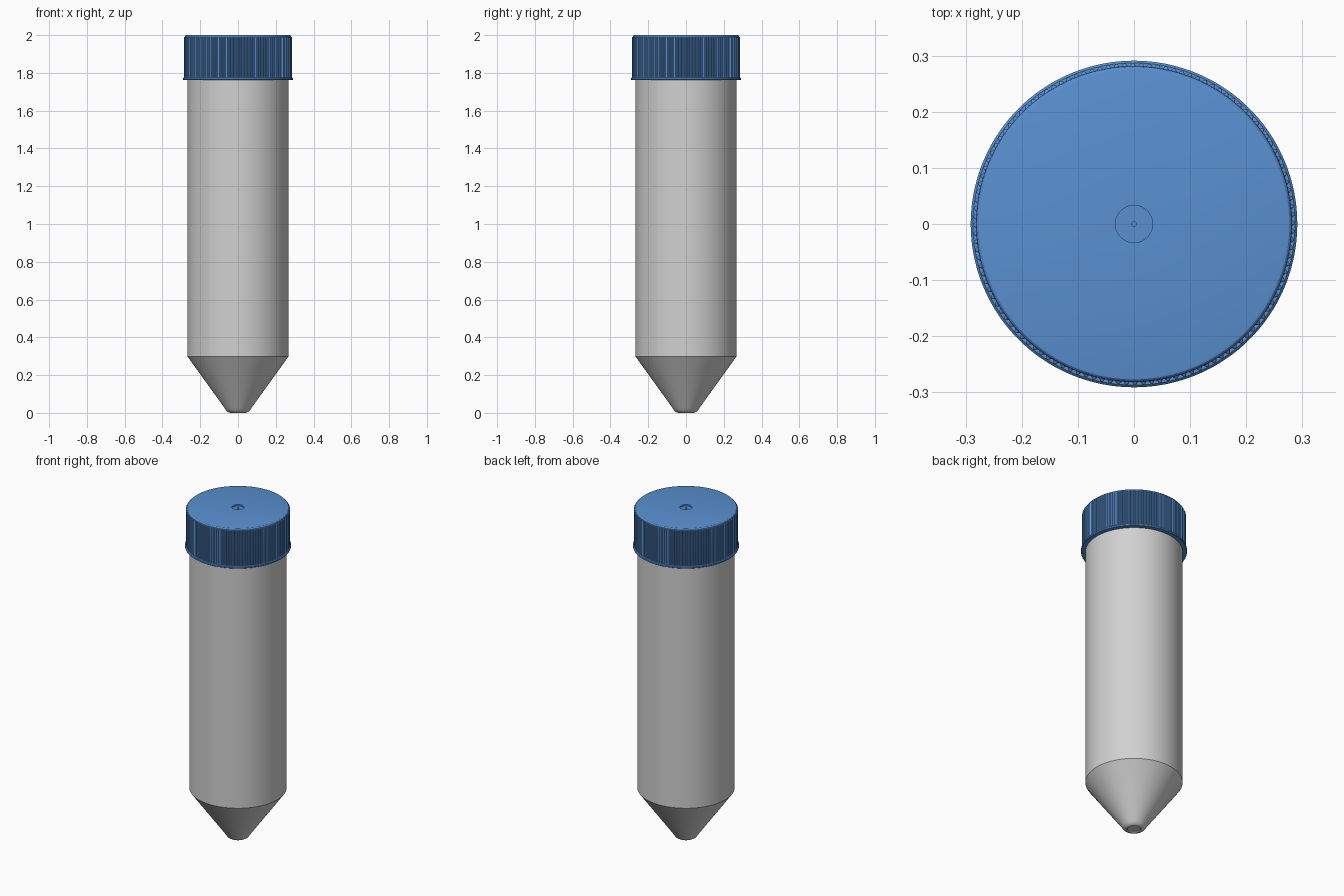
import bpy, bmesh, math

cube = bpy.data.objects.get("Cube")
if cube:
    bpy.data.objects.remove(cube, do_unlink=True)


def material(name, rgb, rough):
    m = bpy.data.materials.new(name)
    m.use_nodes = True
    m.diffuse_color = (*rgb, 1)
    bsdf = next(n for n in m.node_tree.nodes if n.type == 'BSDF_PRINCIPLED')
    bsdf.inputs["Base Color"].default_value = (*rgb, 1)
    bsdf.inputs["Roughness"].default_value = rough
    return m


def lathe(name, profile, segments, mat):
    """Spin (radius, z, groove depth) rows; grooves cut two of every four columns."""
    bm = bmesh.new()
    rows = []
    for r, z, depth in profile:
        if r == 0:
            rows.append([bm.verts.new((0, 0, z))] * segments)
            continue
        row = []
        for i in range(segments):
            a = 2 * math.pi * i / segments
            rad = r - (depth if i % 4 > 1 else 0)
            row.append(bm.verts.new((rad * math.cos(a), rad * math.sin(a), z)))
        rows.append(row)
    for low, high in zip(rows, rows[1:]):
        for i in range(segments):
            j = (i + 1) % segments
            corners = list(dict.fromkeys((low[i], low[j], high[j], high[i])))
            bm.faces.new(corners)
    bmesh.ops.recalc_face_normals(bm, faces=bm.faces[:])
    mesh = bpy.data.meshes.new(name)
    bm.to_mesh(mesh)
    bm.free()
    obj = bpy.data.objects.new(name, mesh)
    bpy.context.collection.objects.link(obj)
    mesh.materials.append(mat)
    bpy.ops.object.select_all(action='DESELECT')
    obj.select_set(True)
    bpy.context.view_layer.objects.active = obj
    bpy.ops.object.shade_smooth_by_angle(angle=math.radians(25))
    return obj


grey = material("translucent grey plastic", (0.64, 0.64, 0.64), 0.4)
blue = material("blue plastic", (0.10, 0.28, 0.64), 0.5)

# Tube: shallow recess in the tip, rounded end, cone, straight wall
tube = [(0, 0.008), (0.036, 0.008), (0.036, 0.003), (0.040, 0.0), (0.048, 0.002),
        (0.058, 0.008), (0.066, 0.018), (0.074, 0.030),
        (0.267, 0.298), (0.267, 1.97), (0, 1.97)]
lathe("tube", [(r, z, 0) for r, z in tube], 128, grey)

# Screw cap: bottom flange, ribbed wall, rounded rim, moulded dimple with a nub
rib = 0.005
cap = [(0.266, 1.762, 0), (0.289, 1.762, 0), (0.291, 1.764, 0), (0.291, 1.772, 0),
       (0.287, 1.776, 0), (0.2865, 1.776, rib), (0.2865, 1.988, rib),
       (0.281, 1.991, 0), (0.280, 1.996, 0), (0.277, 1.999, 0), (0.273, 2.0, 0),
       (0.033, 2.0, 0), (0.033, 1.992, 0), (0.005, 1.992, 0),
       (0.005, 1.997, 0), (0, 1.997, 0)]
lathe("screw_cap", cap, 480, blue)
